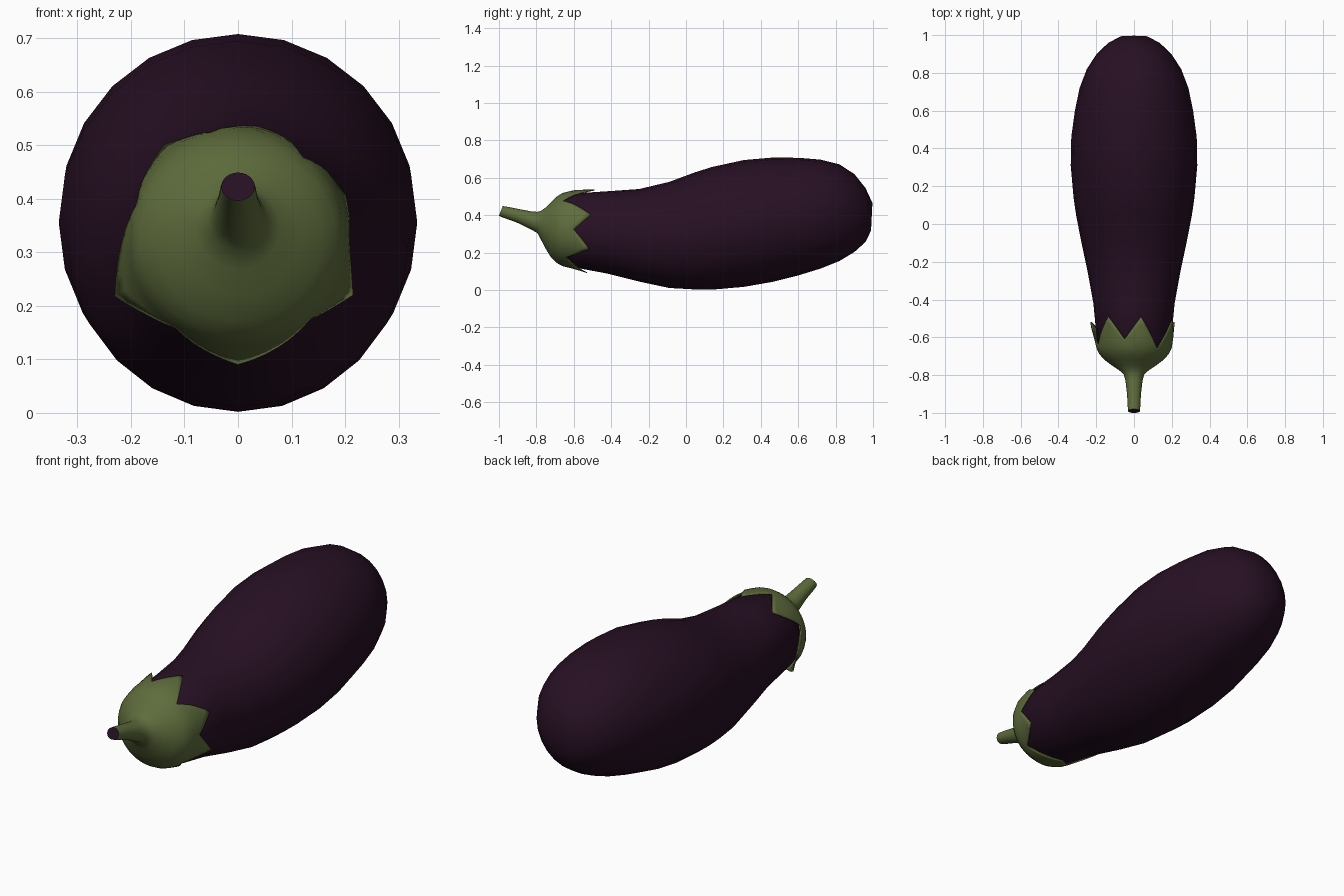
import bpy, bmesh, math

cube = bpy.data.objects.get("Cube")
if cube:
    bpy.data.objects.remove(cube)


def material(name, rgb):
    m = bpy.data.materials.new(name)
    m.use_nodes = True
    m.diffuse_color = (*rgb, 1)
    m.node_tree.nodes["Principled BSDF"].inputs["Base Color"].default_value = (*rgb, 1)
    return m


purple = material("dark purple skin", (0.02, 0.005, 0.017))
green = material("leaf green", (0.112, 0.15, 0.045))


def point(section, angle, flare=1.0):
    """Point on an elliptical section: y, half width, top, bottom, lean."""
    y, half, top, bottom, lean = section
    dz = (top - bottom) / 2 * math.sin(angle) * flare
    return (half * math.cos(angle) * flare, y + lean * dz, (top + bottom) / 2 + dz)


def sample(table, y):
    """Section of a table interpolated at y."""
    for a, b in zip(table, table[1:]):
        if y <= b[0]:
            break
    t = (y - a[0]) / (b[0] - a[0])
    return [p + (q - p) * t for p, q in zip(a, b)]


def skin(name, rings, mats, cap_first=0, cap_last=None):
    """Bridge rings of points; cap values are material slots, None stays open."""
    bm = bmesh.new()
    loops = [[bm.verts.new(p) for p in ring] for ring in rings]
    n = len(loops[0])
    for a, b in zip(loops, loops[1:]):
        for i in range(n):
            j = (i + 1) % n
            bm.faces.new((a[i], a[j], b[j], b[i]))
    for loop, slot in ((loops[0], cap_first), (loops[-1], cap_last)):
        if slot is not None:
            bm.faces.new(loop).material_index = slot
    bmesh.ops.recalc_face_normals(bm, faces=bm.faces)
    me = bpy.data.meshes.new(name)
    bm.to_mesh(me)
    bm.free()
    ob = bpy.data.objects.new(name, me)
    bpy.context.collection.objects.link(ob)
    for m in mats:
        me.materials.append(m)
    bpy.ops.object.select_all(action='DESELECT')
    ob.select_set(True)
    bpy.context.view_layer.objects.active = ob
    bpy.ops.object.shade_smooth_by_angle(angle=math.radians(50))
    return ob


# Fruit: sections along the bent body
body = [
    (-0.70, 0.14, 0.46, 0.18, 0), (-0.62, 0.196, 0.515, 0.125, 0),
    (-0.42, 0.215, 0.528, 0.088, 0), (-0.25, 0.246, 0.54, 0.045, 0),
    (-0.09, 0.28, 0.578, 0.011, 0), (0.05, 0.307, 0.63, 0.003, 0),
    (0.14, 0.32, 0.658, 0.002, 0), (0.31, 0.335, 0.695, 0.017, 0),
    (0.46, 0.332, 0.708, 0.043, 0), (0.60, 0.313, 0.707, 0.078, 0),
    (0.72, 0.288, 0.697, 0.115, 0), (0.82, 0.25, 0.672, 0.155, 0),
    (0.90, 0.198, 0.62, 0.203, 0), (0.96, 0.135, 0.545, 0.257, 0),
    (0.993, 0.07, 0.465, 0.318, 0.05)]
SIDES = 24
skin("fruit", [[point(s, math.tau * i / SIDES) for i in range(SIDES)] for s in body],
     [purple], 0, 0)

# Stem and leafy cap: fixed sections, then a pointed edge
cap = [
    (-0.99, 0.031, 0.449, 0.397, 0.4), (-0.97, 0.033, 0.446, 0.388, 0.35),
    (-0.90, 0.037, 0.433, 0.362, 0.2), (-0.83, 0.045, 0.42, 0.327, 0.1),
    (-0.795, 0.055, 0.418, 0.305, 0), (-0.775, 0.078, 0.424, 0.268, 0),
    (-0.75, 0.115, 0.441, 0.22, 0), (-0.72, 0.155, 0.472, 0.172, 0),
    (-0.69, 0.183, 0.5, 0.144, 0), (-0.66, 0.199, 0.519, 0.128, 0),
    (-0.60, 0.208, 0.534, 0.114, 0), (-0.48, 0.217, 0.538, 0.092, 0)]
# Edge keys: angle in degrees, y of the edge, outward curl
edge = [
    (0, -0.60, 0), (23, -0.51, 0.02), (52, -0.66, 0), (80, -0.49, 0.01),
    (104, -0.61, 0), (127, -0.49, 0.05), (160, -0.64, 0), (203, -0.52, 0.17),
    (235, -0.63, 0), (270, -0.53, 0.05), (312, -0.64, 0), (336, -0.52, 0.1),
    (360, -0.60, 0)]
STEPS = 6
columns = []
for a, b in zip(edge, edge[1:]):
    for k in range(STEPS):
        t = k / STEPS
        ang, y, curl = (p + (q - p) * t for p, q in zip(a, b))
        columns.append((math.radians(ang), y, curl * (t if b[2] else 1 - t)))

rings = [[point(s, c[0]) for c in columns] for s in cap[:9]]
start = cap[8][0]
for f in (0.2, 0.4, 0.6, 0.8, 1.0):
    rings.append([point(sample(cap, start + (y - start) * f), ang, 1.0 + curl * f ** 3)
                  for ang, y, curl in columns])
leafy = skin("stem_and_leafy_cap", rings, [green, purple], 1)
shell = leafy.modifiers.new("leaf thickness", 'SOLIDIFY')
shell.thickness = 0.005
shell.offset = -1
